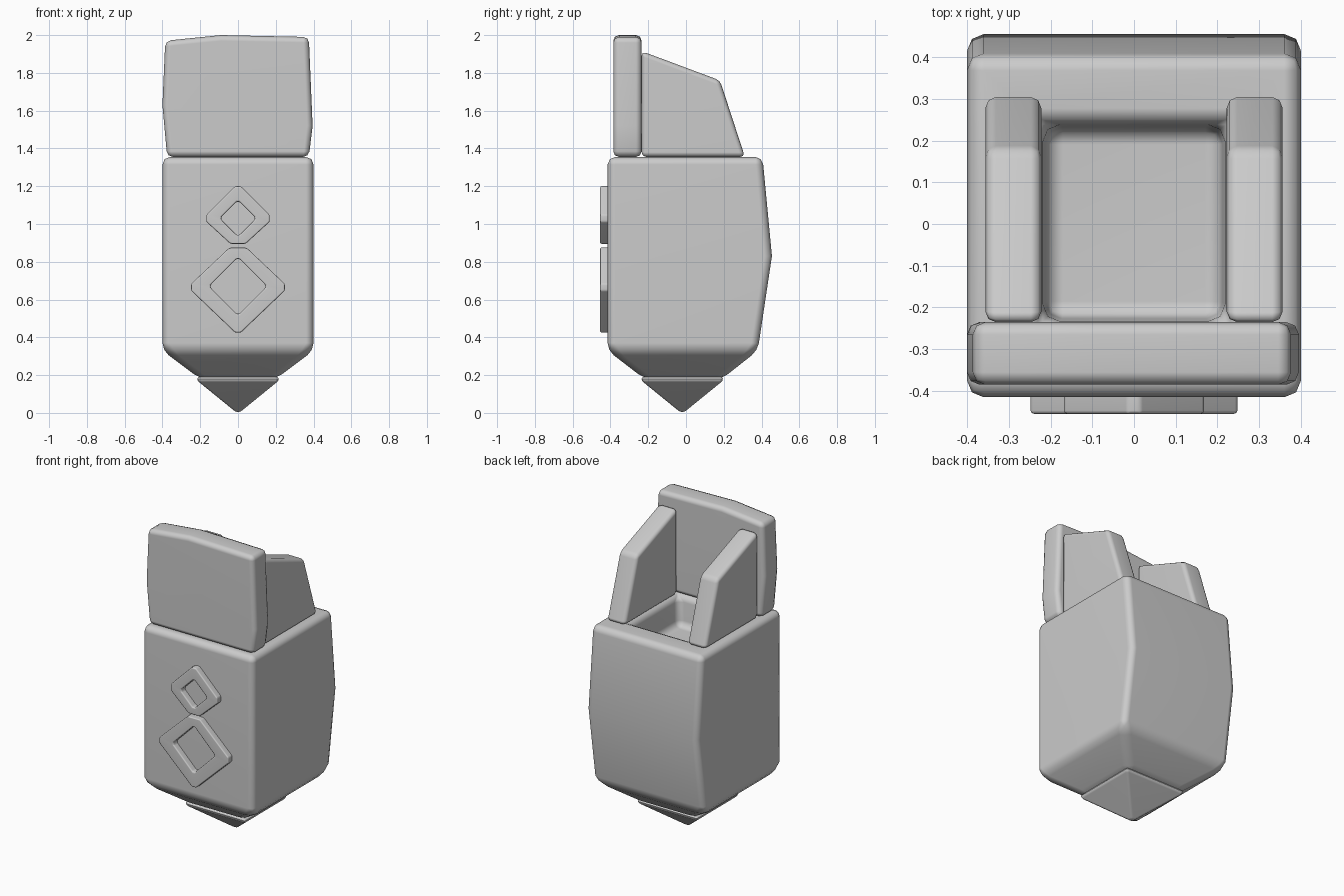
import bpy, bmesh, math

if "Cube" in bpy.data.objects:
    bpy.data.objects.remove(bpy.data.objects["Cube"], do_unlink=True)

stone = bpy.data.materials.new("light_grey_stone")
stone.use_nodes = True
stone.diffuse_color = (0.6, 0.6, 0.6, 1)
stone.node_tree.nodes["Principled BSDF"].inputs["Base Color"].default_value = (0.6, 0.6, 0.6, 1)


def finish(name, bm, bevel):
    """Turn a bmesh into a softly bevelled, smooth shaded object."""
    bmesh.ops.recalc_face_normals(bm, faces=bm.faces)
    mesh = bpy.data.meshes.new(name)
    bm.to_mesh(mesh)
    bm.free()
    mesh.materials.append(stone)
    mesh.shade_smooth()
    obj = bpy.data.objects.new(name, mesh)
    bpy.context.collection.objects.link(obj)
    mod = obj.modifiers.new("Soft edges", "BEVEL")
    mod.width = bevel
    mod.segments = 2
    mod.angle_limit = math.radians(25)
    obj.modifiers.new("Flat faces", "WEIGHTED_NORMAL")
    return obj


def loft(bm, rings):
    """Bridge equal-length point rings; returns the vertex rings."""
    rows = [[bm.verts.new(p) for p in ring] for ring in rings]
    for a, b in zip(rows, rows[1:]):
        for i in range(len(a)):
            j = (i + 1) % len(a)
            bm.faces.new((a[i], a[j], b[j], b[i]))
    return rows


def rect(half, front, back, z):
    return [(-half, front, z), (half, front, z), (half, back, z), (-half, back, z)]


def slab(name, near, far, bevel):
    bm = bmesh.new()
    rows = loft(bm, [near, far])
    for row in rows:
        bm.faces.new(row)
    return finish(name, bm, bevel)


# Main block: tapered base, bulging back, square well in the top
bm = bmesh.new()
rows = loft(bm, [rect(0.2, -0.22, 0.19, 0.18), rect(0.4, -0.415, 0.38, 0.33),
                 rect(0.4, -0.415, 0.455, 0.83), rect(0.4, -0.415, 0.405, 1.355),
                 rect(0.22, -0.235, 0.24, 1.355), rect(0.21, -0.225, 0.23, 1.16)])
bm.faces.new(rows[0])
bm.faces.new(rows[-1])
finish("body", bm, 0.04)

# Pointed foot
bm = bmesh.new()
rows = loft(bm, [rect(0.215, -0.235, 0.195, 0.19), rect(0.215, -0.235, 0.195, 0.17),
                 rect(0.012, -0.032, -0.008, 0.005)])
bm.faces.new(rows[0])
bm.faces.new(rows[-1])
finish("pointed_foot", bm, 0.012)

# Upright front panel with a slightly uneven outline
outline = [(-0.375, 1.355), (0.375, 1.355), (0.395, 1.52), (0.375, 1.99),
           (-0.09, 2.0), (-0.385, 1.97), (-0.4, 1.63)]
slab("front_panel", [(x, -0.385, z) for x, z in outline],
     [(x, -0.235, z) for x, z in outline], 0.03)

# Sloping side walls
wall = [(-0.235, 1.355), (0.312, 1.355), (0.18, 1.76), (-0.235, 1.915)]
for side, name in ((1, "left_wall"), (-1, "right_wall")):
    slab(name, [(side * 0.222, y, z) for y, z in wall],
         [(side * 0.356, y, z) for y, z in wall], 0.025)


def diamond_ring(name, outer, cz, inner):
    """Raised frame: outer outline of eight points around a diamond hole."""
    hole = [(0, cz + inner), (inner, cz), (0, cz - inner), (-inner, cz)]
    # Repeat each hole corner as a short edge to pair with the outer outline
    cut = 0.008
    pairs = []
    for x, z in hole:
        dx, dz = (cut, 0) if x == 0 else (0, cut)
        s = 1 if (z > cz or x < 0) else -1
        if x != 0:
            s = -s
        pairs += [(x - dx * s, z - dz * s * -1), (x + dx * s, z + dz * s * -1)]
    pairs.sort(key=lambda p: math.atan2(p[1] - cz, p[0]))
    outer = sorted(outer, key=lambda p: math.atan2(p[1] - cz, p[0]))
    bm = bmesh.new()
    front, back = -0.455, -0.40
    rings = [[(x, y, z) for x, z in pts] for pts, y in
             ((outer, back), (outer, front), (pairs, front), (pairs, back), (outer, back))]
    loft(bm, rings)
    bmesh.ops.remove_doubles(bm, verts=bm.verts, dist=0.0001)
    finish(name, bm, 0.012)


def blunt(cz, half, top, bottom, top_w, bottom_w):
    """Diamond outline with clipped corners."""
    points = []
    for s in (1, -1):
        points += [(s * top_w, top), (s * half, cz + 0.018),
                   (s * half, cz - 0.018), (s * bottom_w, bottom)]
    return points


# Raised diamond frames on the front
diamond_ring("large_diamond", blunt(0.665, 0.248, 0.875, 0.425, 0.045, 0.015), 0.67, 0.145)
diamond_ring("small_diamond", blunt(1.03, 0.168, 1.2, 0.895, 0.015, 0.04), 1.03, 0.088)
